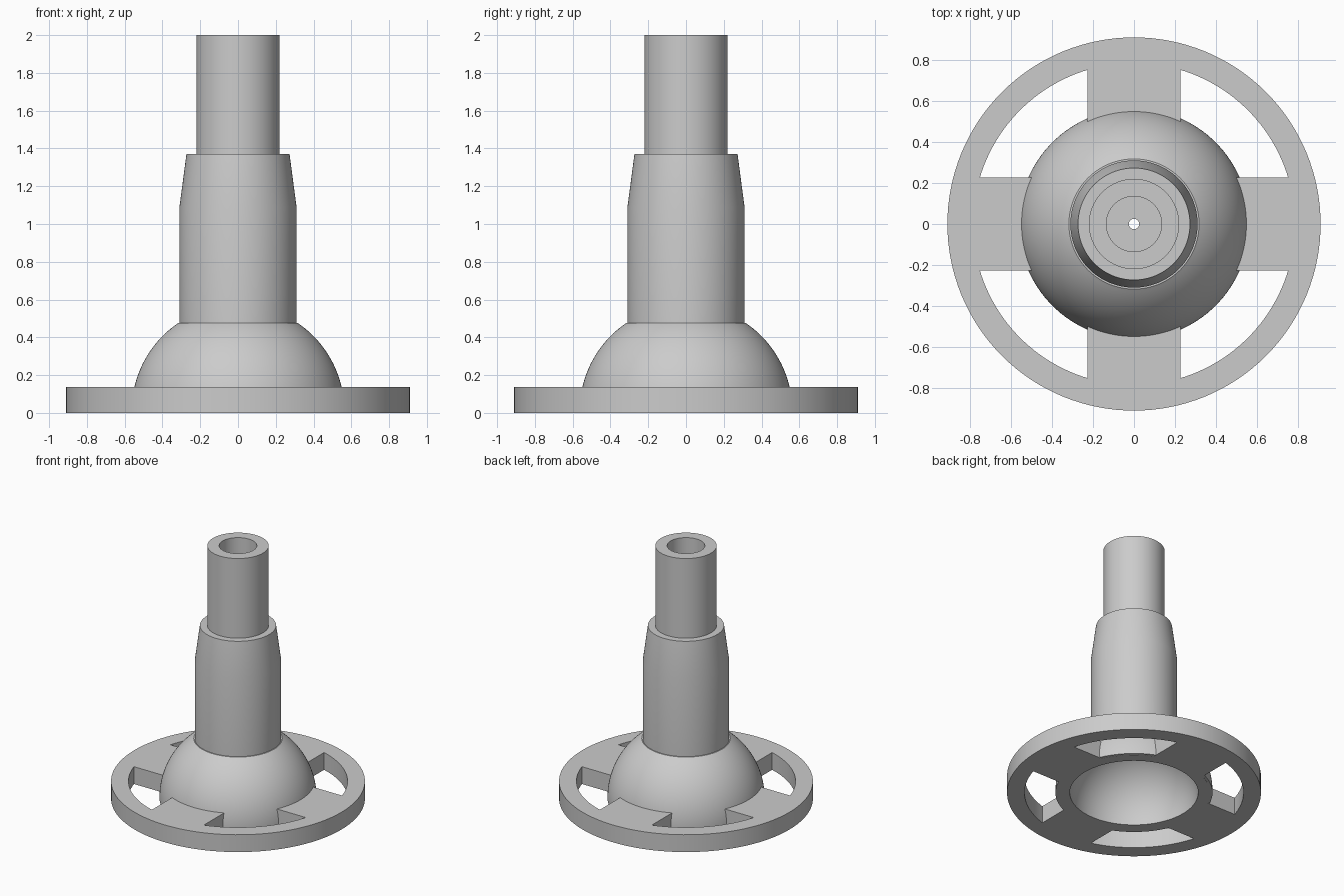
import bpy, bmesh
from math import sin, cos, asin, pi, radians, sqrt

if "Cube" in bpy.data.objects:
    bpy.data.objects.remove(bpy.data.objects["Cube"])

SEG = 128
PLATE_H = 0.137      # flange thickness
SHOULDER = 1.37      # top of sleeve
NECK = 0.475         # where sleeve meets dome
BORE_HOLE = 0.025

grey = bpy.data.materials.new("plain_grey")
grey.use_nodes = True
grey.diffuse_color = (0.6, 0.6, 0.6, 1)
grey.node_tree.nodes["Principled BSDF"].inputs["Base Color"].default_value = (0.6, 0.6, 0.6, 1)


def finish(bm, name):
    bmesh.ops.recalc_face_normals(bm, faces=bm.faces)
    mesh = bpy.data.meshes.new(name)
    bm.to_mesh(mesh)
    bm.free()
    mesh.materials.append(grey)
    obj = bpy.data.objects.new(name, mesh)
    bpy.context.collection.objects.link(obj)
    bpy.ops.object.select_all(action="DESELECT")
    obj.select_set(True)
    bpy.context.view_layer.objects.active = obj
    bpy.ops.object.shade_smooth_by_angle(angle=radians(8))
    return obj


def lathe(name, profile, closed=True):
    """Turn an (r, z) profile around the z axis."""
    bm = bmesh.new()
    verts = [bm.verts.new((r, 0, z)) for r, z in profile]
    edges = [bm.edges.new(pair) for pair in zip(verts, verts[1:])]
    if closed:
        edges.append(bm.edges.new((verts[-1], verts[0])))
    bmesh.ops.spin(bm, geom=verts + edges, axis=(0, 0, 1), cent=(0, 0, 0),
                   angle=2 * pi, steps=SEG, use_merge=True)
    bmesh.ops.remove_doubles(bm, verts=bm.verts, dist=1e-5)
    return finish(bm, name)


def arc(radius, a0, a1, n):
    return [(radius * cos(a0 + (a1 - a0) * i / n),
             radius * sin(a0 + (a1 - a0) * i / n)) for i in range(n + 1)]


# Flange: round plate with a bowl opening and four windows between the spokes
def flange(outer=0.91, rim=0.785, hub=0.545, opening=0.46, half_spoke=0.227):
    a, b = asin(half_spoke / rim), asin(half_spoke / hub)
    window = arc(rim, a, pi / 2 - a, 24) + arc(hub, pi / 2 - b, b, 16)
    loops = [arc(outer, 0, 2 * pi, SEG)[:-1], arc(opening, 0, 2 * pi, SEG)[:-1]]
    for k in range(4):
        c, s = round(cos(k * pi / 2)), round(sin(k * pi / 2))
        loops.append([(x * c - y * s, x * s + y * c) for x, y in window])
    bm = bmesh.new()
    edges = []
    for loop in loops:
        vs = [bm.verts.new((x, y, 0)) for x, y in loop]
        edges += [bm.edges.new((vs[i - 1], vs[i])) for i in range(len(vs))]
    bmesh.ops.triangle_fill(bm, edges=edges, use_beauty=True, normal=(0, 0, 1))
    top = bmesh.ops.extrude_face_region(bm, geom=bm.faces[:])["geom"]
    bmesh.ops.translate(bm, vec=(0, 0, PLATE_H),
                        verts=[g for g in top if isinstance(g, bmesh.types.BMVert)])
    return finish(bm, "flange")


flange()

# Dome: hollow hemisphere shell with its bowl open below
R_OUT, R_IN, LIFT = 0.563, 0.46, 0.01
neck_angle = asin((NECK - LIFT) / R_OUT)
bowl = arc(R_IN, 0.002, asin(sqrt(1 - (BORE_HOLE / R_IN) ** 2)), 32)
outside = [(r, z + LIFT) for r, z in arc(R_OUT, neck_angle, 0, 28)]
lathe("dome", bowl + [(BORE_HOLE, NECK)] + outside + [(R_OUT, 0.001)])

# Sleeve: straight column with a tapered shoulder and a narrow channel
lathe("sleeve", [(BORE_HOLE, NECK), (0.31, NECK - 0.005), (0.31, 1.09),
                 (0.273, SHOULDER), (BORE_HOLE, SHOULDER)])

# Tube: open pipe standing on the sleeve
lathe("tube", [(0.22, SHOULDER), (0.22, 2), (0.135, 2), (0.135, SHOULDER)], closed=False)
